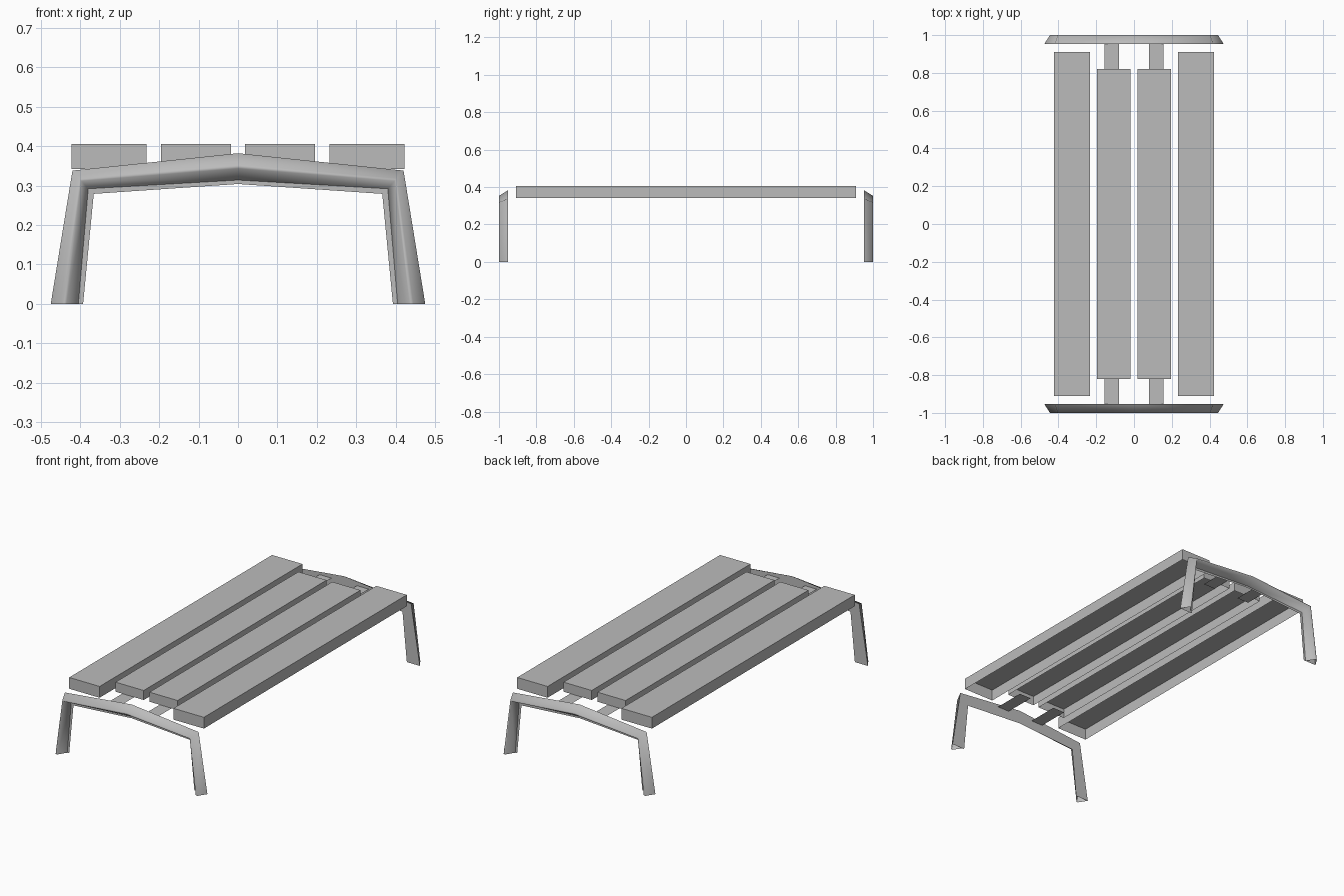
import bpy
import bmesh
from mathutils import Vector

cube = bpy.data.objects.get("Cube")
if cube:
    bpy.data.objects.remove(cube, do_unlink=True)

# One plain grey for the whole bench
grey = bpy.data.materials.new("light_grey")
grey.use_nodes = True
colour = (0.5, 0.5, 0.5, 1)
grey.diffuse_color = colour
grey.node_tree.nodes["Principled BSDF"].inputs["Base Color"].default_value = colour


def finish(name, bm):
    mesh = bpy.data.meshes.new(name)
    bm.to_mesh(mesh)
    bm.free()
    mesh.materials.append(grey)
    obj = bpy.data.objects.new(name, mesh)
    bpy.context.collection.objects.link(obj)
    return obj


def plank(name, x0, x1, half_length, z0, z1):
    """Shell plank with an open underside."""
    bm = bmesh.new()
    bmesh.ops.create_cube(bm, size=1)
    for v in bm.verts:
        v.co = Vector((x1 if v.co.x > 0 else x0,
                       half_length * (1 if v.co.y > 0 else -1),
                       z1 if v.co.z > 0 else z0))
    under = [f for f in bm.faces if f.normal.z < -0.5]
    bmesh.ops.delete(bm, geom=under, context='FACES_ONLY')
    return finish(name, bm)


def strip(name, x0, x1, y0, y1, z):
    """Thin flat strap joining an inner plank to the end frame."""
    bm = bmesh.new()
    corners = ((x0, y0), (x1, y0), (x1, y1), (x0, y1))
    face = bm.faces.new([bm.verts.new((x, y, z)) for x, y in corners])
    face.normal_update()
    if face.normal.z < 0:
        face.normal_flip()
    return finish(name, bm)


def mirrored(half):
    """Foot, knee and ridge points, continued to the other side."""
    return half + [(-x, z) for x, z in reversed(half[:-1])]


# Edges of the end frame: outer edge, inner edge and flat back lip
OUTER = mirrored([(-0.475, 0), (-0.42, 0.338), (0, 0.382)])
INNER = mirrored([(-0.405, 0), (-0.38, 0.292), (0, 0.314)])
LIP = mirrored([(-0.393, 0), (-0.366, 0.279), (0, 0.304)])
# Ridged section: share of the width, share of the depth
SECTION = [(0, 0), (0.43, 1), (0.57, 1), (1, 0)]
BACK_Y, DEPTH = 0.953, 0.047


def end_frame(name, side):
    bm = bmesh.new()
    rows = []
    for (ox, oz), (ix, iz), (lx, lz) in zip(OUTER, INNER, LIP):
        row = [bm.verts.new((ox + (ix - ox) * s, side * (BACK_Y + DEPTH * d),
                             oz + (iz - oz) * s)) for s, d in SECTION]
        row.append(bm.verts.new((lx, side * BACK_Y, lz)))
        rows.append(row)
    for a, b in zip(rows, rows[1:]):
        count = len(a)
        for i in range(count):
            j = (i + 1) % count
            face = bm.faces.new((a[i], a[j], b[j], b[i]))
            face.smooth = i < len(SECTION) - 1
            if side > 0:
                face.normal_flip()
    bmesh.ops.recalc_face_normals(bm, faces=bm.faces)
    return finish(name, bm)


# Seat planks and straps, mirrored left and right
for label, s in (("left", 1), ("right", -1)):
    for part, x0, x1, length, z0 in (("outer", 0.232, 0.423, 0.91, 0.342),
                                     ("inner", 0.018, 0.195, 0.82, 0.352)):
        lo, hi = sorted((s * x0, s * x1))
        plank(f"{label}_{part}_plank", lo, hi, length, z0, 0.406)
    lo, hi = sorted((s * 0.08, s * 0.155))
    for end, t in (("front", -1), ("back", 1)):
        y0, y1 = sorted((t * 0.77, t * 0.955))
        strip(f"{label}_{end}_strap", lo, hi, y0, y1, 0.35)

# End frames with legs
end_frame("front_leg_frame", -1)
end_frame("back_leg_frame", 1)
